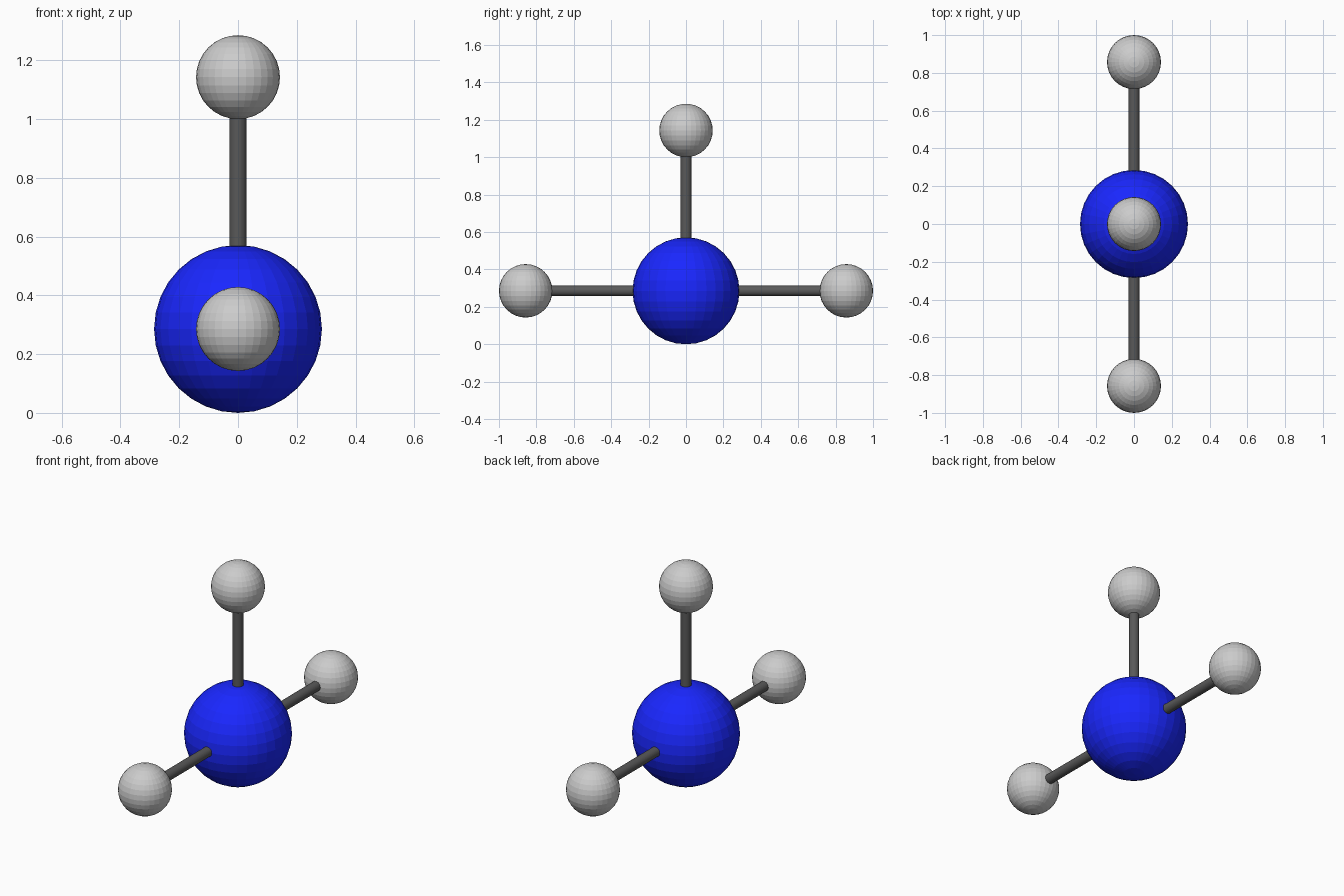
import bpy
from mathutils import Vector

if "Cube" in bpy.data.objects:
    bpy.data.objects.remove(bpy.data.objects["Cube"])

U = 2 / 7                      # radius of the central atom
CENTER = Vector((0, 0, U))


def material(name, color):
    mat = bpy.data.materials.new(name)
    mat.diffuse_color = color
    mat.use_nodes = True
    mat.node_tree.nodes["Principled BSDF"].inputs["Base Color"].default_value = mat.diffuse_color
    return mat


def sphere(name, loc, radius, mat=None):
    bpy.ops.mesh.primitive_uv_sphere_add(segments=32, ring_count=16,
                                         radius=radius, location=loc)
    ob = bpy.context.object
    ob.name = name
    if mat:
        ob.data.materials.append(mat)


def rod(name, start, end, radius, mat):
    d = end - start
    bpy.ops.mesh.primitive_cylinder_add(vertices=32, radius=radius, depth=d.length,
                                        location=(start + end) / 2)
    ob = bpy.context.object
    ob.name = name
    ob.rotation_euler = d.to_track_quat('Z', 'Y').to_euler()
    ob.data.materials.append(mat)


blue = material("blue", (0.01, 0.02, 1.0, 1))
dark = material("dark_grey", (0.1, 0.1, 0.1, 1))

# Central atom
sphere("central_atom", CENTER, U, blue)

# Three outer atoms, each joined to the centre by a bond
for side, direction in (("front", (0, -1, 0)), ("back", (0, 1, 0)), ("top", (0, 0, 1))):
    end = CENTER + Vector(direction) * 3 * U
    sphere(side + "_atom", end, U / 2)
    rod(side + "_bond", CENTER, end, U / 10, dark)
